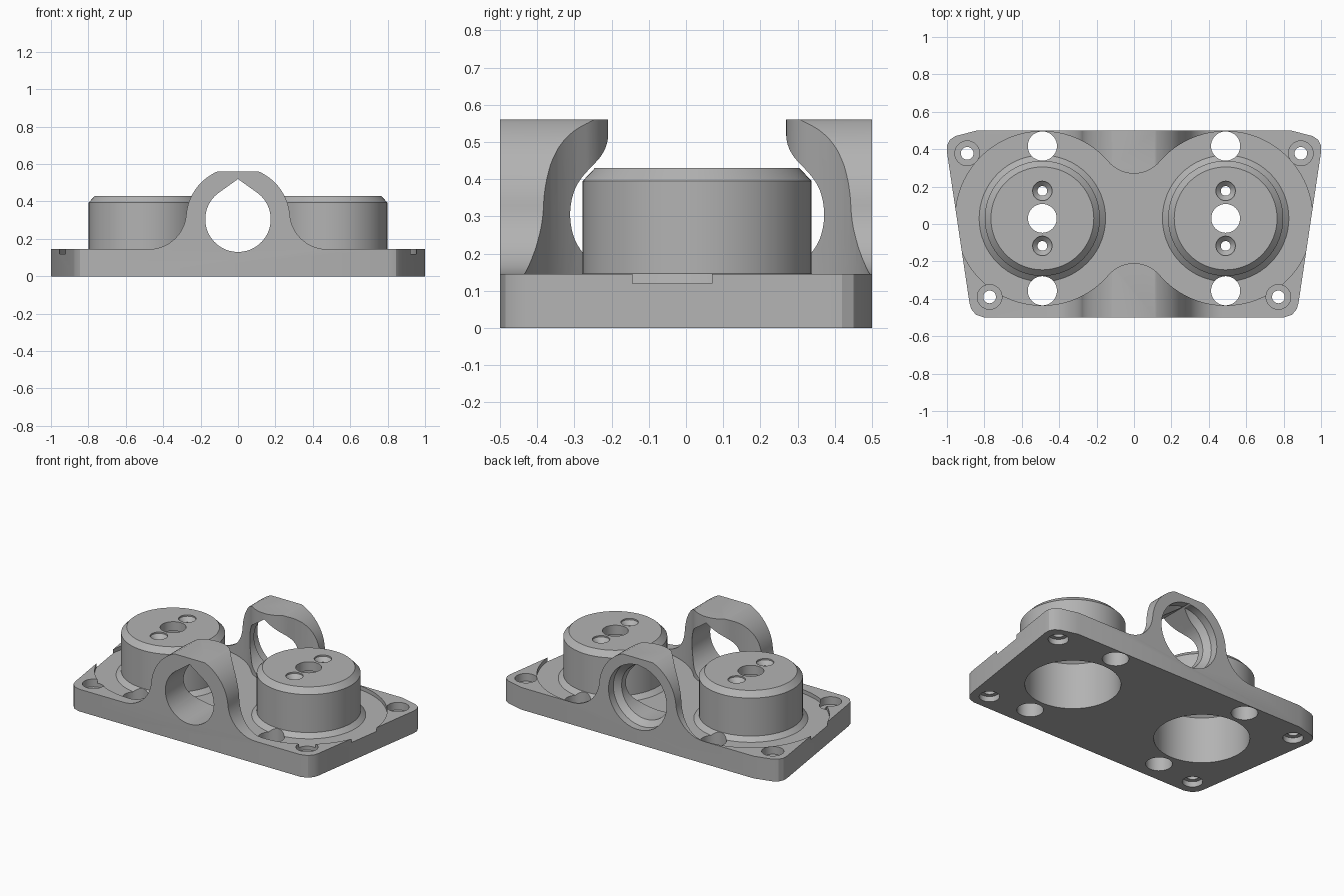
import bpy, bmesh
from math import sin, cos, pi, radians, acos, atan2, sqrt
from mathutils import Vector

if "Cube" in bpy.data.objects:
    bpy.data.objects.remove(bpy.data.objects["Cube"])

grey = bpy.data.materials.new("plain grey")
grey.use_nodes = True
colour = (0.45, 0.45, 0.45, 1)
grey.diffuse_color = colour
grey.node_tree.nodes["Principled BSDF"].inputs["Base Color"].default_value = colour

PX, PY = 0.49, 0.03      # drum centre
TOP, FLOOR = 0.145, 0.12  # plate top and recess floor
HZ = 0.305               # arch bore height


def finish(bm, name):
    bmesh.ops.recalc_face_normals(bm, faces=bm.faces)
    mesh = bpy.data.meshes.new(name)
    bm.to_mesh(mesh)
    bm.free()
    mesh.materials.append(grey)
    obj = bpy.data.objects.new(name, mesh)
    bpy.context.collection.objects.link(obj)
    return obj


def prism(name, outline, lo, hi, axis="z"):
    """Extrude a 2D outline along z (x, y points) or y (x, z points)."""
    bm = bmesh.new()
    place = (lambda p, h: (p[0], p[1], h)) if axis == "z" else (lambda p, h: (p[0], h, p[1]))
    face = bm.faces.new([bm.verts.new(place(p, lo)) for p in outline])
    ext = bmesh.ops.extrude_face_region(bm, geom=[face])["geom"]
    verts = [v for v in ext if isinstance(v, bmesh.types.BMVert)]
    bmesh.ops.translate(bm, verts=verts, vec=Vector(place((0, 0), hi - lo)))
    return finish(bm, name)


def lathe(name, profile, centre, axis="z", steps=64):
    """Stack rings of (radius, height) around an axis."""
    bm = bmesh.new()
    rings = []
    for r, h in profile:
        ring = []
        for i in range(steps):
            a = 2 * pi * i / steps
            u, v = centre[0] + r * cos(a), centre[1] + r * sin(a)
            ring.append(bm.verts.new((u, v, h) if axis == "z" else (u, h, v)))
        rings.append(ring)
    for a, b in zip(rings, rings[1:]):
        for i in range(steps):
            j = (i + 1) % steps
            bm.faces.new((a[i], a[j], b[j], b[i]))
    bm.faces.new(rings[0])
    bm.faces.new(rings[-1])
    return finish(bm, name)


def combine(target, tool, operation="DIFFERENCE"):
    mod = target.modifiers.new("combine", "BOOLEAN")
    mod.operation, mod.object, mod.solver = operation, tool, "EXACT"
    bpy.context.view_layer.objects.active = target
    bpy.ops.object.modifier_apply(modifier=mod.name)
    bpy.data.objects.remove(tool)


def arc(cx, cy, r, start, end, n=24):
    return [(cx + r * cos(start + (end - start) * i / n),
             cy + r * sin(start + (end - start) * i / n)) for i in range(n + 1)]


def mirrored(half):
    """Close a half outline running from one end of the x axis to the other."""
    return half + [(-x, y) for x, y in reversed(half) if x > 1e-5]


# Body: front silhouette with filleted arch, trimmed by the plan outline
R, F = 0.278, 0.2
fx = sqrt((R + F) ** 2 - (TOP + F - HZ) ** 2)
tilt = atan2(TOP + F - HZ, fx)
side = [(1.2, 0), (1.2, TOP)] + arc(fx, TOP + F, F, -pi / 2, -pi + tilt)
side += [(x, min(z, 0.56)) for x, z in arc(0, HZ, R, tilt, radians(66.5))[1:]]
body = prism("mount_body", mirrored(side), -0.7, 0.7, "y")
plan = [(0.8, -0.5), (0.845, -0.485), (0.87, -0.455), (0.88, -0.42), (1, 0.385),
        (1, 0.42), (0.985, 0.45), (0.955, 0.47), (0.84, 0.5)]
combine(body, prism("plan_outline", mirrored(plan), 0, 1), "INTERSECT")

# Recess: two circles joined by concave waists
C, W = 0.465, 0.18
wy = sqrt((C + W) ** 2 - PX ** 2)
lean = atan2(wy, PX)
recess = arc(0, PY - wy, W, pi / 2, lean, 12)
recess += arc(PX, PY, C, pi + lean, 3 * pi - lean, 64)[1:]
recess += arc(0, PY + wy, W, -lean, -pi / 2, 12)[1:]
recess = recess[:-1] + [(0, recess[-1][1])] + [(-x, y) for x, y in reversed(recess[1:-1])]
combine(body, prism("recess_cutter", recess, FLOOR, 1))

# Pointed bore through both arches, with a wider round mouth at the back
r, tip = 0.175, 0.215
turn = acos(r / tip)
bore = arc(0, HZ, r, pi / 2 + turn, 2.5 * pi - turn, 56) + [(0, HZ + tip)]
combine(body, prism("bore_cutter", bore, -0.8, 0.8, "y"))
combine(body, lathe("bore_mouth_cutter", [(0.21, 0.6), (0.21, 0.45), (0.17, 0.41)], (0, HZ), "y"))

# Drums with chamfered rims, hollow below, and their holes
for s in (-1, 1):
    c = (s * PX, PY)
    combine(body, lathe("drum", [(0.338, 0.08), (0.338, FLOOR), (0.308, 0.147), (0.308, 0.395),
                                 (0.275, 0.43)], c), "UNION")
    combine(body, lathe("drum_pocket_cutter", [(0.28, -0.1), (0.28, 0.3), (0.2, 0.37)], c))
    combine(body, lathe("drum_centre_cutter", [(0.077, 0.2), (0.077, 0.6)], c, steps=40))
    for t in (-1, 1):
        combine(body, lathe("screw_cutter", [(0.026, 0.2), (0.026, 0.395), (0.052, 0.421), (0.052, 0.6)],
                            (c[0], PY + t * 0.147), steps=32))
        combine(body, lathe("plate_hole_cutter", [(0.078, -0.1), (0.078, 0.6)],
                            (c[0], PY + t * 0.387), steps=40))
    # Corner bolt holes, counterbored from above and below
    for x, y in ((0.892, 0.378), (0.772, -0.39)):
        combine(body, lathe("bolt_cutter", [(0.06, -0.1), (0.06, 0.035), (0.034, 0.0351), (0.034, 0.0949),
                                            (0.066, 0.095), (0.066, 0.3)], (s * x, y), steps=32))

bpy.ops.object.select_all(action="DESELECT")
body.select_set(True)
bpy.context.view_layer.objects.active = body
bpy.ops.object.shade_smooth_by_angle(angle=radians(25))
